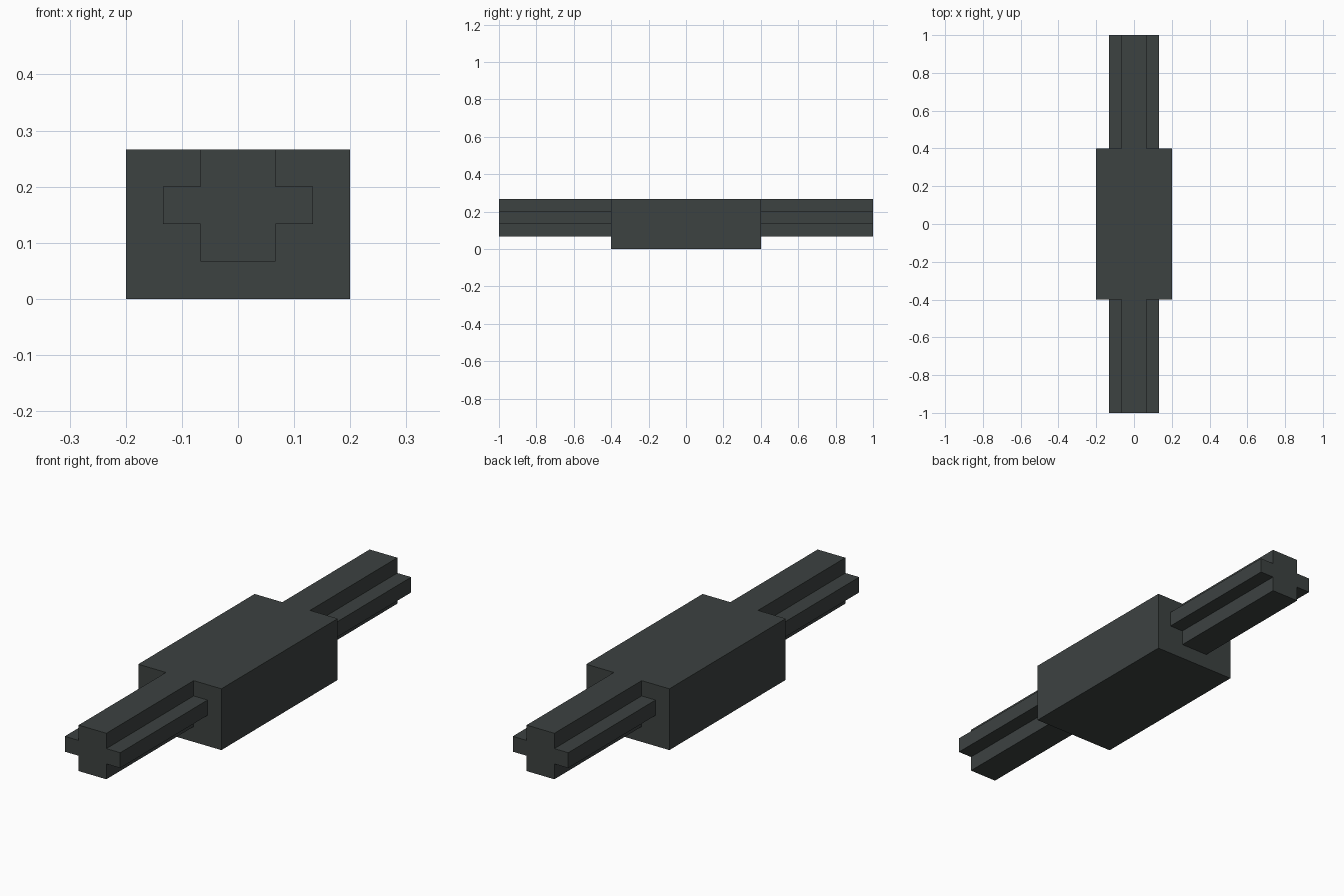
import bpy, bmesh

if "Cube" in bpy.data.objects:
    bpy.data.objects.remove(bpy.data.objects["Cube"])

U = 1 / 15  # base module

mat = bpy.data.materials.new("dark grey")
mat.diffuse_color = (0.046, 0.054, 0.053, 1)
mat.use_nodes = True
mat.node_tree.nodes["Principled BSDF"].inputs["Base Color"].default_value = mat.diffuse_color


def prism(name, profile, y0, y1, cap_start=True):
    """Extrude an x/z outline along y; optionally leave the start end open."""
    bm = bmesh.new()
    face = bm.faces.new([bm.verts.new((x, y0, z)) for x, z in profile])
    new = bmesh.ops.extrude_face_region(bm, geom=[face], use_keep_orig=True)["geom"]
    verts = [g for g in new if isinstance(g, bmesh.types.BMVert)]
    bmesh.ops.translate(bm, verts=verts, vec=(0, y1 - y0, 0))
    bmesh.ops.recalc_face_normals(bm, faces=bm.faces)
    if not cap_start:
        bmesh.ops.delete(bm, geom=[face], context='FACES_ONLY')
    mesh = bpy.data.meshes.new(name)
    bm.to_mesh(mesh)
    bm.free()
    mesh.materials.append(mat)
    obj = bpy.data.objects.new(name, mesh)
    bpy.context.collection.objects.link(obj)
    return obj


# Central block
prism("center_block", [(-3*U, 0), (3*U, 0), (3*U, 4*U), (-3*U, 4*U)], -0.4, 0.4)

# Cross-section axles, flush with the top of the block
half = [(U, U), (U, 2*U), (2*U, 2*U), (2*U, 3*U), (U, 3*U), (U, 4*U)]
cross = half + [(-x, z) for x, z in reversed(half)]
for name, s in (("front_axle", -1), ("back_axle", 1)):
    prism(name, cross, 0.4 * s, 1.0 * s, cap_start=False)
